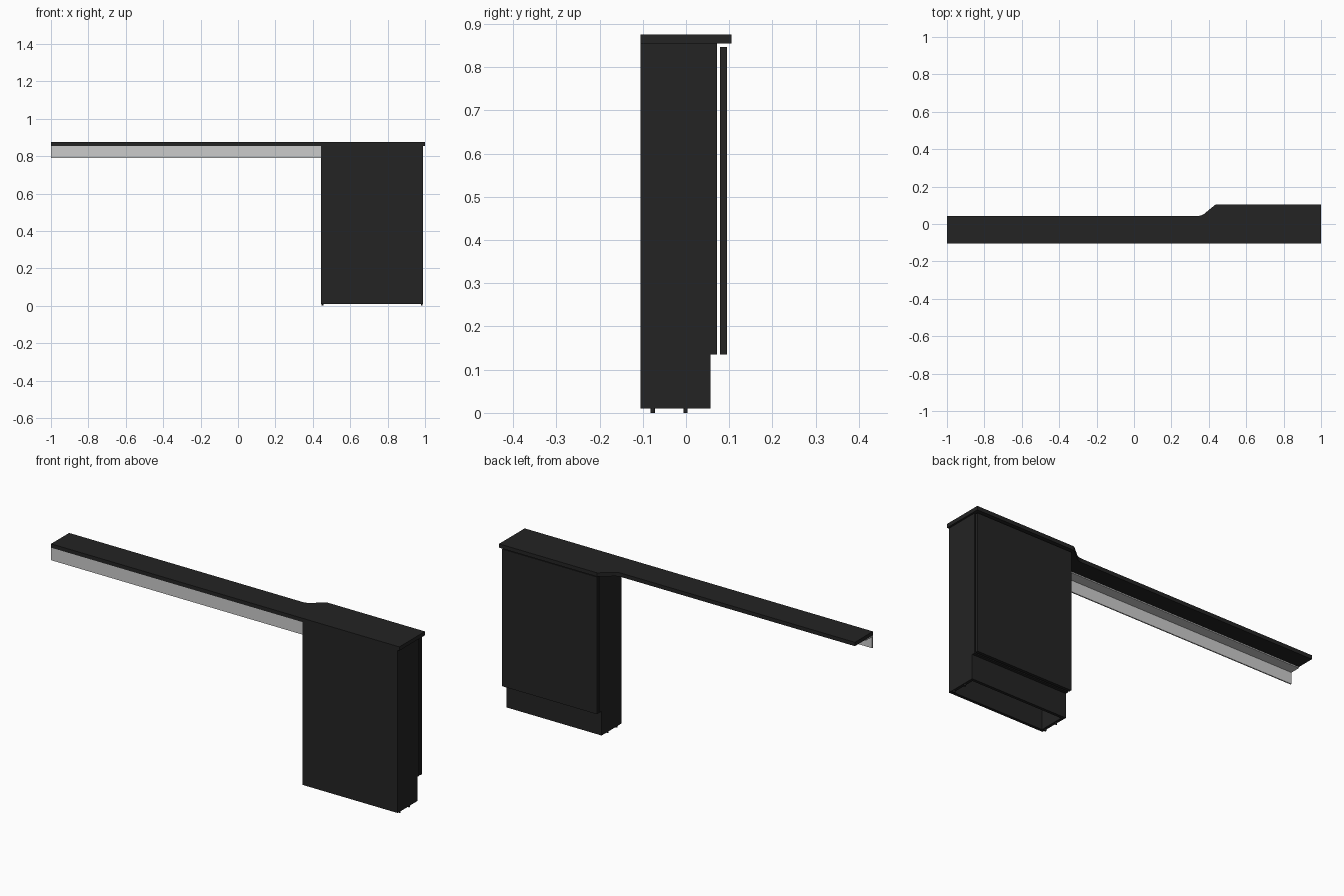
import bpy, bmesh, math

cube = bpy.data.objects.get("Cube")
if cube:
    bpy.data.objects.remove(cube, do_unlink=True)


def material(name, value):
    m = bpy.data.materials.new(name)
    m.use_nodes = True
    col = (value, value, value, 1)
    m.diffuse_color = col
    m.node_tree.nodes["Principled BSDF"].inputs["Base Color"].default_value = col
    return m


BLACK = material("matt black", 0.017)
STEEL = material("light grey steel", 0.6)


def prism(name, outline, place, offset, mat):
    """Extrude a 2D outline; place maps each 2D point into space."""
    bm = bmesh.new()
    face = bm.faces.new([bm.verts.new(place(a, b)) for a, b in outline])
    new = bmesh.ops.extrude_face_region(bm, geom=[face])["geom"]
    bmesh.ops.translate(bm, vec=offset, verts=[v for v in new if isinstance(v, bmesh.types.BMVert)])
    bmesh.ops.recalc_face_normals(bm, faces=bm.faces)
    mesh = bpy.data.meshes.new(name)
    bm.to_mesh(mesh)
    bm.free()
    mesh.materials.append(mat)
    ob = bpy.data.objects.new(name, mesh)
    bpy.context.collection.objects.link(ob)
    return ob


def box(name, x, y, z, mat=BLACK):
    outline = [(x[0], y[0]), (x[1], y[0]), (x[1], y[1]), (x[0], y[1])]
    return prism(name, outline, lambda a, b: (a, b, z[0]), (0, 0, z[1] - z[0]), mat)


L, R = 0.445, 0.99            # cabinet sides
FRONT, BACK = -0.105, 0.072   # cabinet depth
KICK, KICK_Z = 0.057, 0.135   # plinth setback and height
BASE, TOP = 0.01, 0.855
T = 0.015                     # panel thickness

# Worktop: narrow run that curves out into the wider cabinet top
radius, bend_x, narrow = 0.06, 0.34, 0.043
bend = [(bend_x + radius * math.sin(a), narrow + radius * (1 - math.cos(a)))
        for a in (math.radians(9 * i) for i in range(6))]
outline = [(-1, FRONT), (1, FRONT), (1, 0.105), (0.437, 0.105)] + bend[::-1] + [(-1, narrow)]
prism("worktop", outline, lambda a, b: (a, b, TOP), (0, 0, 0.02), BLACK)

# Side panels, notched for the plinth
side = [(FRONT, BASE), (KICK, BASE), (KICK, KICK_Z), (BACK, KICK_Z), (BACK, TOP), (FRONT, TOP)]
for name, x in (("right_side_panel", L), ("left_side_panel", R - T)):
    prism(name, side, lambda a, b, x=x: (x, a, b), (T, 0, 0), BLACK)

# Carcass panels between the sides
inner = (L + T, R - T)
box("front_panel", inner, (FRONT, FRONT + T), (BASE, TOP))
box("plinth_panel", inner, (KICK - T, KICK), (BASE, KICK_Z))
box("bottom_panel", inner, (FRONT + T, BACK), (KICK_Z, KICK_Z + T))
box("top_panel", inner, (FRONT + T, BACK), (TOP - T, TOP))

# Door, hung just clear of the carcass
box("door", (L, R), (0.079, 0.095), (KICK_Z, 0.847))

# Small feet under the side panels
for x in (L + T / 2, R - T / 2):
    for y in (-0.077, -0.001):
        bpy.ops.mesh.primitive_cylinder_add(vertices=12, radius=0.005, depth=BASE, location=(x, y, BASE / 2))
        foot = bpy.context.object
        foot.name = "foot"
        foot.data.materials.append(BLACK)
        bpy.ops.object.shade_smooth_by_angle()

# Steel angle carrying the free end of the worktop
t, low, reach = 0.006, 0.79, -0.047
angle = [(FRONT, low), (FRONT + t, low), (FRONT + t, TOP - t),
         (reach, TOP - t), (reach, TOP), (FRONT, TOP)]
prism("support_angle", angle, lambda a, b: (-1, a, b), (L + 1, 0, 0), STEEL)
